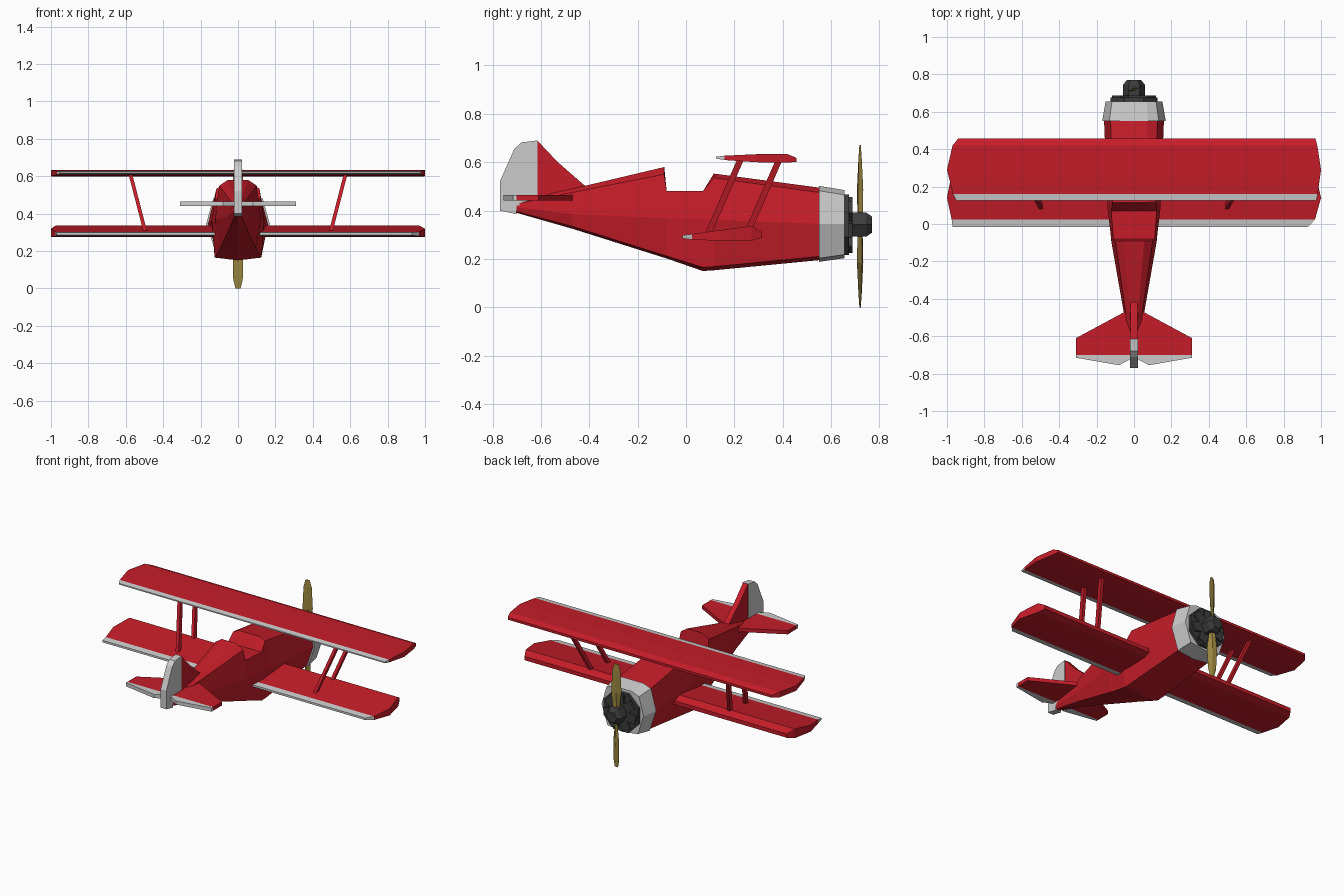
import bpy, bmesh, math
from mathutils import Matrix, Vector

if "Cube" in bpy.data.objects:
    bpy.data.objects.remove(bpy.data.objects["Cube"])


def material(name, rgb):
    m = bpy.data.materials.new(name)
    m.diffuse_color = (*rgb, 1)
    m.use_nodes = True
    m.node_tree.nodes["Principled BSDF"].inputs["Base Color"].default_value = m.diffuse_color
    return m


RED = material("red_paint", (0.56, 0.012, 0.022))
DARK = material("dark_metal", (0.045, 0.045, 0.045))
BRASS = material("propeller_wood", (0.33, 0.24, 0.05))


def make(name, bm, mat=None):
    bmesh.ops.recalc_face_normals(bm, faces=bm.faces)
    me = bpy.data.meshes.new(name)
    bm.to_mesh(me)
    bm.free()
    ob = bpy.data.objects.new(name, me)
    bpy.context.collection.objects.link(ob)
    if mat:
        me.materials.append(mat)
    return ob


def loft(name, rings, mat=None):
    """Skin equal-length rings of points and cap both ends."""
    bm = bmesh.new()
    rows = [[bm.verts.new(p) for p in r] for r in rings]
    n = len(rows[0])
    for a, b in zip(rows, rows[1:]):
        for i in range(n):
            j = (i + 1) % n
            bm.faces.new((a[i], a[j], b[j], b[i]))
    bm.faces.new(rows[0])
    bm.faces.new(rows[-1])
    return make(name, bm, mat)


def wing(name, rows, mat=None):
    """Rows along the chord: y, top z, bottom z, left tip, right tip."""
    return loft(name, [[(-l, y, t), (r, y, t), (r, y, b), (-l, y, b)]
                       for y, t, b, l, r in rows], mat)


def plate(name, pts, to3d, half, mat=None):
    """Flat outline thickened by +-half."""
    return loft(name, [[to3d(u, v, s) for u, v in pts] for s in (-half, half)], mat)


def body_ring(y, keel, low, mid, shoulder, top):
    """Nine-sided section; each entry after keel is (half width, z)."""
    right = [low, mid, shoulder, top]
    return ([(0, y, keel)] + [(x, y, z) for x, z in right]
            + [(-x, y, z) for x, z in reversed(right)])


def prism(name, sections, sides, z, mat=None):
    """Polygonal turned part along y; sections are (y, radius)."""
    rings = []
    for y, r in sections:
        r /= math.cos(math.pi / sides)
        rings.append([(r * math.sin((i + .5) * math.tau / sides), y,
                       z + r * math.cos((i + .5) * math.tau / sides))
                      for i in range(sides)])
    return loft(name, rings, mat)


# Fuselage with an open cockpit notch
loft("fuselage", [
    body_ring(-.715, .395, (.012, .40), (.018, .415), (.018, .425), (.010, .435)),
    body_ring(-.47, .325, (.040, .335), (.055, .385), (.045, .475), (.022, .49)),
    body_ring(-.09, .205, (.095, .215), (.122, .37), (.100, .55), (.055, .58)),
    body_ring(-.08, .202, (.095, .212), (.122, .37), (.110, .48), (.055, .48)),
    body_ring(.07, .15, (.125, .165), (.140, .365), (.122, .48), (.070, .48)),
    body_ring(.115, .153, (.125, .168), (.142, .362), (.115, .535), (.075, .553)),
    body_ring(.55, .195, (.115, .21), (.160, .345), (.125, .475), (.070, .495)),
], RED)

# Engine cowling
loft("cowling", [
    body_ring(.55, .188, (.122, .203), (.170, .345), (.132, .482), (.075, .502)),
    body_ring(.655, .203, (.110, .218), (.152, .345), (.118, .465), (.068, .485)),
])

# Radial engine: back plate, cylinders, crankcase
CZ = .342
prism("engine_plate", [(.64, .125), (.675, .125)], 8, CZ, DARK)
bm = bmesh.new()
for i in range(7):
    rot = Matrix.Rotation(i * math.tau / 7, 4, 'Y')
    m = (Matrix.Translation((0, .672, CZ)) @ rot @ Matrix.Translation((0, 0, .08))
         @ Matrix.Diagonal((.06, .032, .07, 1)))
    bmesh.ops.create_cube(bm, size=1, matrix=m)
make("engine_cylinders", bm, DARK)
prism("spinner", [(.67, .05), (.745, .05), (.77, .033)], 6, CZ, DARK)

# Two-blade propeller
for k, label in ((0, "upper"), (1, "lower")):
    turn = Matrix.Rotation(k * math.pi, 4, 'Y')
    rings = []
    for r, w, t, twist in ((.02, .016, .010, 40), (.15, .031, .009, 25), (.29, .026, .006, 14),
                           (.336, .014, .003, 10)):
        rot = Matrix.Rotation(math.radians(twist), 4, 'Z')
        rings.append([turn @ (rot @ Vector((x, y, r))) + Vector((0, .72, .336))
                      for x, y in ((-w, 0), (0, t), (w, 0), (0, -t))])
    loft(label + "_propeller_blade", rings, BRASS)

# Wings with grey trailing edges
upper = [(.125, .623, .615, .950, .975), (.160, .627, .609, .968, .982),
         (.290, .633, .600, 1, 1), (.420, .633, .598, .970, .980),
         (.457, .618, .602, .940, .970)]
lower = [(-.015, .298, .285, .970, .930), (.025, .303, .280, .975, .968),
         (.140, .319, .275, 1, 1), (.270, .336, .275, .975, .970),
         (.312, .312, .287, .950, .950)]
for label, rows in (("upper", upper), ("lower", lower)):
    wing(label + "_wing", rows[1:], RED)
    wing(label + "_wing_trailing_edge", rows[:2])

# Interplane struts
for side, name in ((-1, "left"), (1, "right")):
    for pos, y0, y1 in (("rear", .09, .225), ("front", .25, .385)):
        rings = [[(side * x + a, y + b, z) for a, b in
                  ((-.01, -.014), (.01, -.014), (.01, .014), (-.01, .014))]
                 for x, y, z in ((.495, y0, .30), (.575, y1, .61))]
        loft(f"{name}_{pos}_strut", rings, RED)

# Tailplane and elevator
def mirror(pts):
    return pts + [(-x, y) for x, y in reversed(pts)]


def flat(u, v, s):
    return (u, v, .453 + s)


plate("tailplane", mirror([(.05, -.47), (.31, -.61), (.31, -.70)]), flat, .012, RED)
for side, name in ((-1, "left"), (1, "right")):
    plate(name + "_elevator", [(side * x, y) for x, y in
          ((.31, -.70), (.31, -.715), (.08, -.755), (.015, -.72), (.015, -.70))], flat, .012)

# Fin and rudder
def upright(u, v, s):
    return (s, u, v)


plate("fin", [(-.615, .69), (-.53, .60), (-.415, .50), (-.47, .44), (-.615, .42)],
      upright, .018, RED)
plate("rudder", [(-.615, .69), (-.68, .682), (-.71, .655), (-.77, .52), (-.77, .40),
                 (-.70, .385), (-.70, .42), (-.615, .43)], upright, .021)
